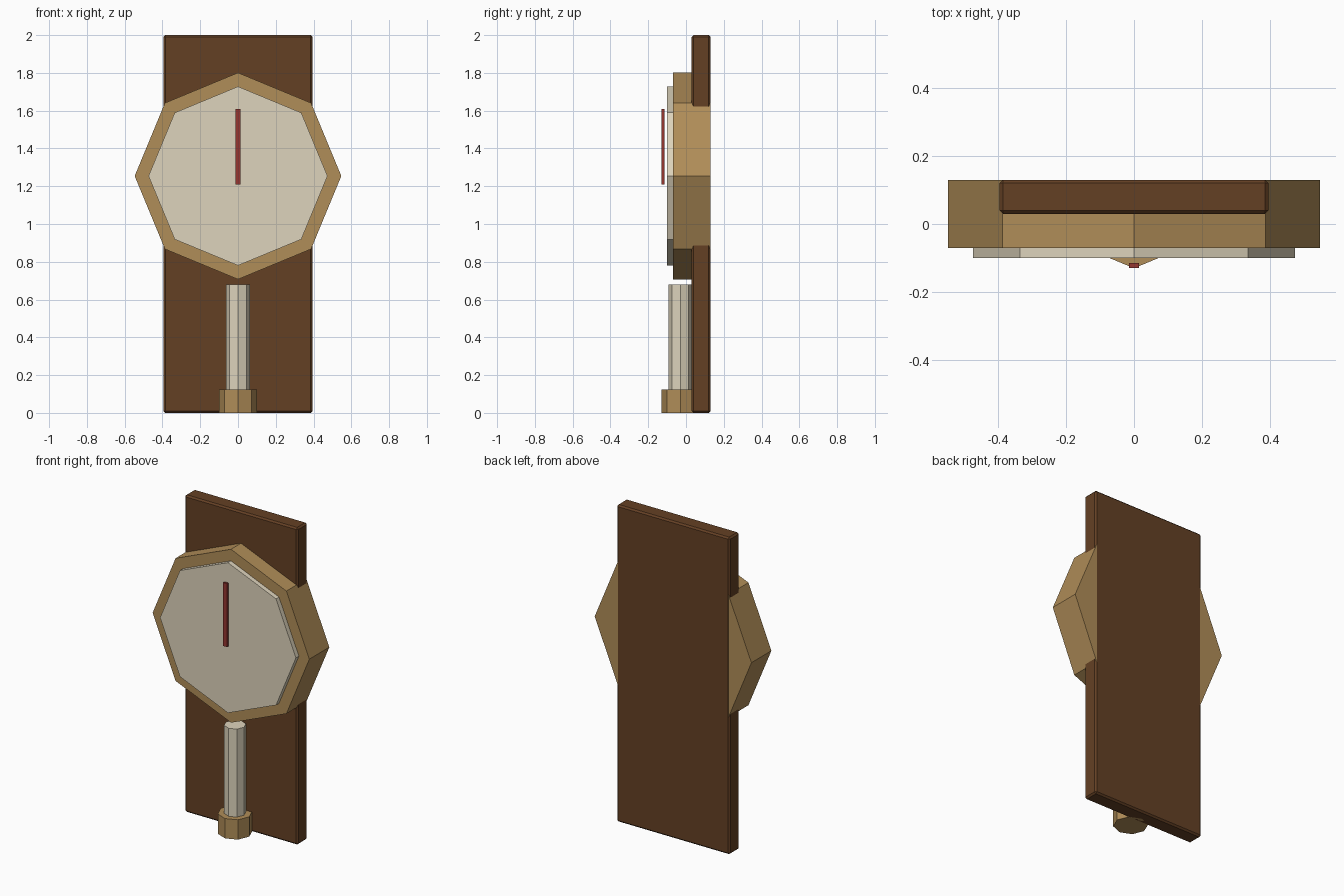
import bpy
from math import pi

cube = bpy.data.objects.get("Cube")
if cube:
    bpy.data.objects.remove(cube, do_unlink=True)


def material(name, rgb):
    """Flat colour given as 0-255 display values, stored as linear."""
    colour = [((c / 255 + 0.055) / 1.055) ** 2.4 for c in rgb] + [1]
    mat = bpy.data.materials.new(name)
    mat.use_nodes = True
    mat.diffuse_color = colour
    bsdf = mat.node_tree.nodes["Principled BSDF"]
    bsdf.inputs["Base Color"].default_value = colour
    bsdf.inputs["Roughness"].default_value = 0.8
    return mat


wood = material("dark wood", (100, 64, 36))
brass = material("brass", (176, 141, 88))
cream = material("cream", (222, 212, 188))
red = material("red", (150, 54, 48))


def finish(name, mat):
    obj = bpy.context.object
    obj.name = obj.data.name = name
    obj.data.materials.append(mat)
    bpy.ops.object.transform_apply(location=False, rotation=True, scale=True)
    return obj


def box(name, size, centre, mat, bevel=0):
    bpy.ops.mesh.primitive_cube_add(size=1, location=centre)
    bpy.context.object.scale = size
    obj = finish(name, mat)
    if bevel:
        mod = obj.modifiers.new("edge bevel", "BEVEL")
        mod.width = bevel
        mod.segments = 1
    return obj


def octagon(name, radius, depth, centre, mat, facing_front=False):
    """Eight-sided prism with corners on the axes."""
    tilt = (pi / 2, 0, 0) if facing_front else (0, 0, 0)
    bpy.ops.mesh.primitive_cylinder_add(vertices=8, radius=radius, depth=depth,
                                        location=centre, rotation=tilt)
    return finish(name, mat)


# Backboard
box("backboard", (0.79, 0.1, 2), (0, 0.08, 1), wood, bevel=0.01)

# Case, dial and hand
DIAL_Z = 1.254
octagon("case", 0.547, 0.199, (0, 0.0295, DIAL_Z), brass, facing_front=True)
octagon("dial", 0.474, 0.04, (0, -0.08, DIAL_Z), cream, facing_front=True)
box("hand", (0.028, 0.014, 0.4), (0, -0.122, 1.41), red)

# Pendulum
octagon("pendulum_rod", 0.063, 0.57, (0, -0.03, 0.395), cream)
octagon("pendulum_weight", 0.1, 0.125, (0, -0.03, 0.0625), brass)
